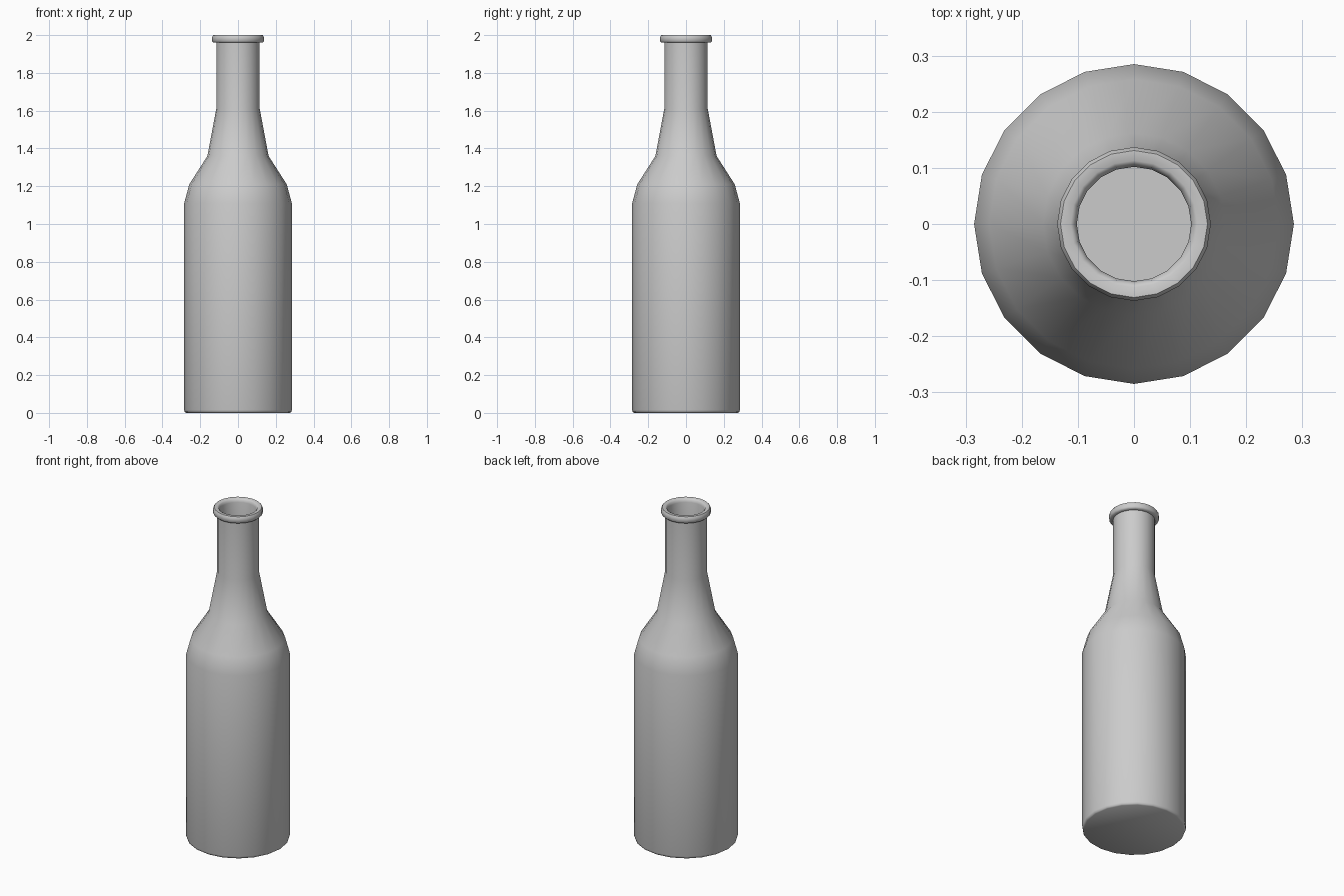
import bpy, bmesh, math

if "Cube" in bpy.data.objects:
    bpy.data.objects.remove(bpy.data.objects["Cube"])

SIDES = 20

# outer wall from base to lip, then inner wall back down (radius, height)
profile = [
    (0.275, 0.0), (0.282, 0.005), (0.285, 0.015),
    (0.285, 1.11), (0.258, 1.21), (0.162, 1.36), (0.115, 1.61), (0.115, 1.96),
    (0.130, 1.96), (0.137, 1.968), (0.137, 1.99), (0.131, 2.0),
    (0.113, 2.0), (0.106, 1.995), (0.102, 1.98),
    (0.102, 1.61), (0.149, 1.36), (0.245, 1.205), (0.272, 1.105), (0.272, 0.015),
]


def lathe(name, points):
    """Revolve a profile around z and cap both ends."""
    bm = bmesh.new()
    rings = []
    for r, z in points:
        rings.append([bm.verts.new((r * math.cos(2 * math.pi * i / SIDES),
                                    r * math.sin(2 * math.pi * i / SIDES), z))
                      for i in range(SIDES)])
    for a, b in zip(rings, rings[1:]):
        for i in range(SIDES):
            j = (i + 1) % SIDES
            bm.faces.new((a[i], a[j], b[j], b[i]))
    bm.faces.new(rings[0][::-1])   # underside
    bm.faces.new(rings[-1])        # inner floor
    mesh = bpy.data.meshes.new(name)
    bm.to_mesh(mesh)
    bm.free()
    obj = bpy.data.objects.new(name, mesh)
    bpy.context.collection.objects.link(obj)
    return obj


# hollow bottle with rolled lip
bottle = lathe("bottle", profile)
bpy.context.view_layer.objects.active = bottle
bottle.select_set(True)
bpy.ops.object.shade_smooth_by_angle(angle=math.radians(50))
